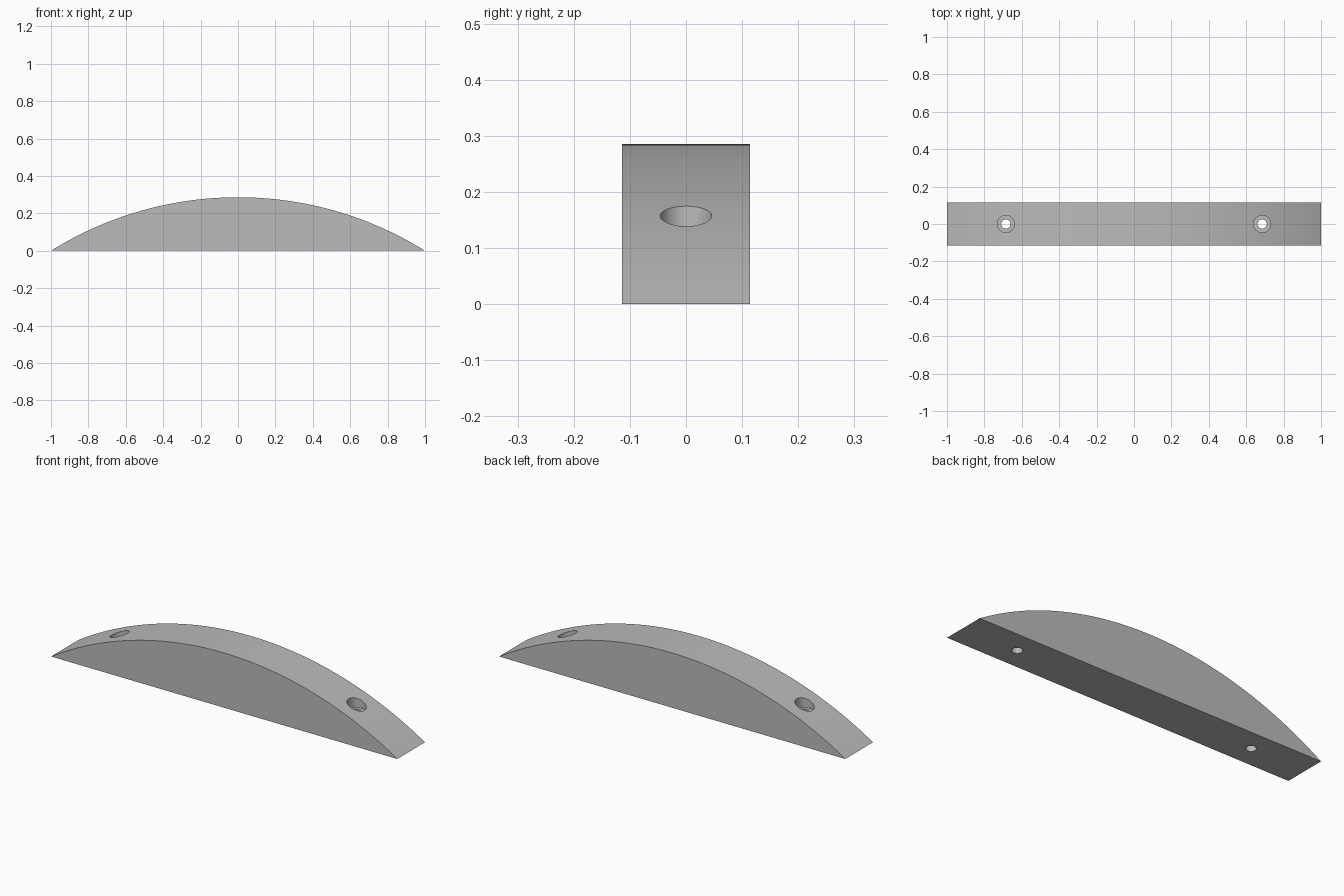
import bpy
import bmesh
import math

if "Cube" in bpy.data.objects:
    bpy.data.objects.remove(bpy.data.objects["Cube"], do_unlink=True)

HALF_LENGTH, HEIGHT, HALF_WIDTH = 1.0, 0.286, 0.114
HOLE_X, BORE_R, SCREW_R, BORE_FLOOR = 0.685, 0.046, 0.025, 0.118
SEGMENTS = 64

grey = bpy.data.materials.new("plain grey")
grey.use_nodes = True
grey.diffuse_color = (0.5, 0.5, 0.5, 1)
grey.node_tree.nodes["Principled BSDF"].inputs["Base Color"].default_value = grey.diffuse_color

# Handle body: a circular segment extruded across its width
radius = (HALF_LENGTH ** 2 + HEIGHT ** 2) / (2 * HEIGHT)
sweep = math.asin(HALF_LENGTH / radius)
bm = bmesh.new()
outline = []
for i in range(SEGMENTS + 1):
    a = sweep * (2 * i / SEGMENTS - 1)
    z = max(0, HEIGHT - radius * (1 - math.cos(a)))
    outline.append(bm.verts.new((radius * math.sin(a), -HALF_WIDTH, z)))
face = bm.faces.new(outline)
side = bmesh.ops.extrude_face_region(bm, geom=[face])
new_verts = [v for v in side["geom"] if isinstance(v, bmesh.types.BMVert)]
bmesh.ops.translate(bm, verts=new_verts, vec=(0, 2 * HALF_WIDTH, 0))
bmesh.ops.recalc_face_normals(bm, faces=bm.faces)
mesh = bpy.data.meshes.new("arched_handle")
bm.to_mesh(mesh)
bm.free()
mesh.materials.append(grey)
handle = bpy.data.objects.new("arched_handle", mesh)
bpy.context.collection.objects.link(handle)


def drill(x, r, bottom, top):
    """Cut a vertical round hole through the handle."""
    bpy.ops.mesh.primitive_cylinder_add(
        vertices=48, radius=r, depth=top - bottom, location=(x, 0, (top + bottom) / 2))
    cutter = bpy.context.object
    cutter.name = "hole_cutter"
    cutter.hide_render = True
    cutter.data.materials.append(grey)
    cut = handle.modifiers.new("hole", 'BOOLEAN')
    cut.operation = 'DIFFERENCE'
    cut.solver = 'EXACT'
    cut.object = cutter
    bpy.context.view_layer.objects.active = handle
    bpy.ops.object.modifier_apply(modifier=cut.name)
    bpy.data.objects.remove(cutter, do_unlink=True)


# Counterbored screw holes near both ends
for x in (-HOLE_X, HOLE_X):
    drill(x, BORE_R, BORE_FLOOR, 0.4)
    drill(x, SCREW_R, -0.1, 0.4)

bpy.ops.object.select_all(action='DESELECT')
handle.select_set(True)
bpy.context.view_layer.objects.active = handle
bpy.ops.object.shade_smooth_by_angle(angle=math.radians(20))
